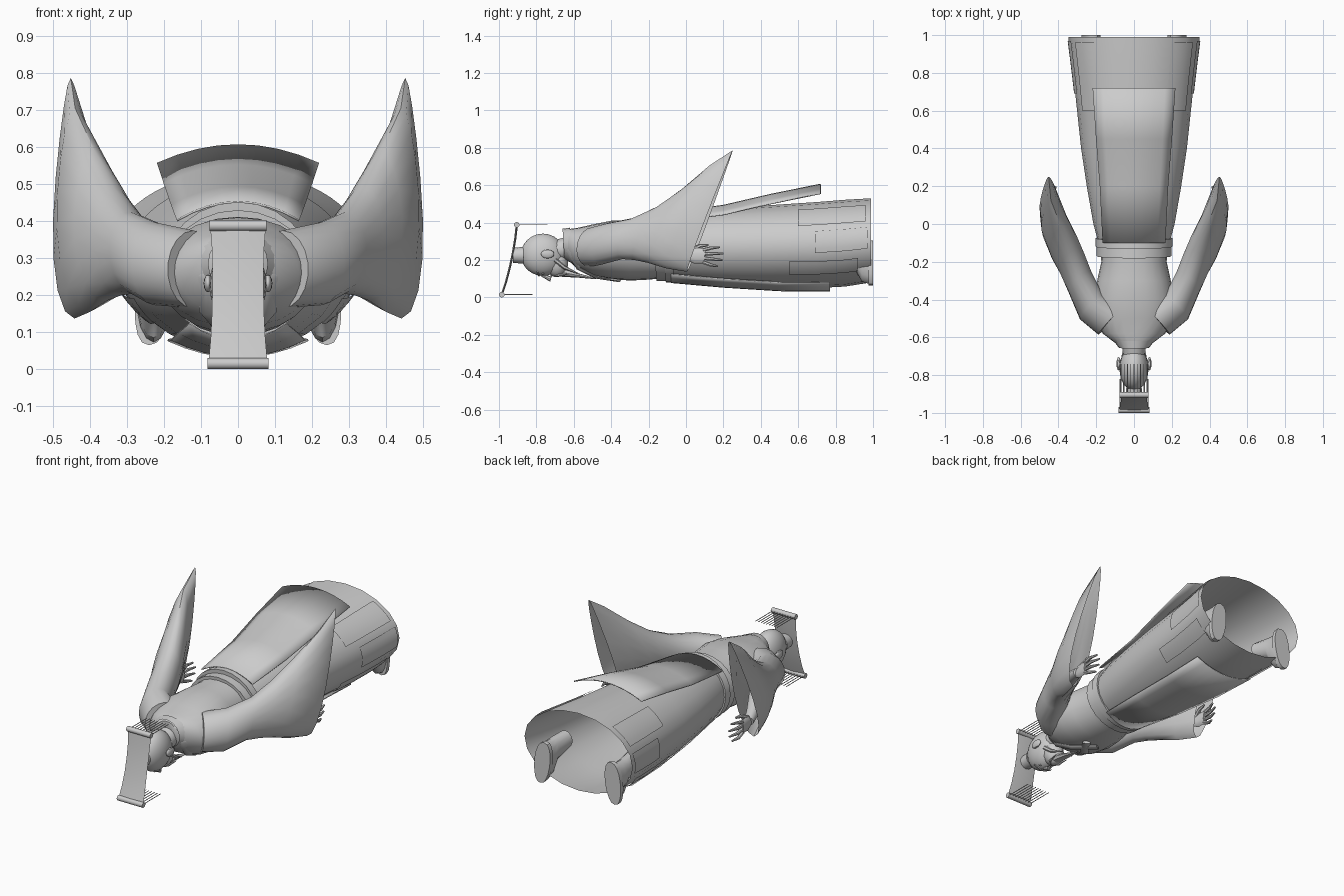
import bpy, math
from mathutils import Vector as V

if "Cube" in bpy.data.objects:
    bpy.data.objects.remove(bpy.data.objects["Cube"])


def add_mesh(name, verts, faces, smooth=40):
    me = bpy.data.meshes.new(name)
    me.from_pydata([tuple(v) for v in verts], [], faces)
    me.update()
    ob = bpy.data.objects.new(name, me)
    bpy.context.collection.objects.link(ob)
    bpy.ops.object.select_all(action='DESELECT')
    ob.select_set(True)
    bpy.context.view_layer.objects.active = ob
    bpy.ops.object.shade_smooth_by_angle(angle=math.radians(smooth))
    return ob


def loft(name, rings, n=16, taper=None, p=1.0, caps=(True, True), smooth=40):
    """Skin rings given as (centre, half height vector, half width vector)."""
    verts, faces = [], []
    for i, (c, u, v) in enumerate(rings):
        k = taper[i] if taper else 0
        for j in range(n):
            t = 2 * math.pi * j / n
            s = math.copysign(abs(math.sin(t)) ** p, math.sin(t))
            verts.append(V(c) + V(u) * math.cos(t) + V(v) * s * (1 - k * math.cos(t)))
    for i in range(len(rings) - 1):
        for j in range(n):
            a, b = i * n + j, i * n + (j + 1) % n
            faces.append((a, b, b + n, a + n))
    if caps[0]:
        faces.append(tuple(reversed(range(n))))
    if caps[1]:
        faces.append(tuple(range((len(rings) - 1) * n, len(rings) * n)))
    return add_mesh(name, verts, faces, smooth)


def body_rings(table):
    """Upright body sections: y, half width, front z, back z."""
    return [((0, y, (a + b) / 2), (0, 0, (b - a) / 2), (w, 0, 0)) for y, w, a, b in table]


def rod(name, pts, radii, n=8):
    """Round tapering bar through points."""
    pts = [V(q) for q in pts]
    rings = []
    for i, q in enumerate(pts):
        d = (pts[min(i + 1, len(pts) - 1)] - pts[max(i - 1, 0)]).normalized()
        ref = V((0, 0, 1)) if abs(d.z) < 0.9 else V((0, 1, 0))
        side = d.cross(ref).normalized()
        rings.append((q, side.cross(d) * radii[i], side * radii[i]))
    return loft(name, rings, n)


def ball(name, c, r, seg=24):
    bpy.ops.mesh.primitive_uv_sphere_add(segments=seg, ring_count=seg // 2, location=c)
    ob = bpy.context.object
    ob.name = name
    ob.scale = r
    bpy.ops.object.shade_smooth_by_angle()
    return ob


# robe skirt: open tube
SKIRT = [(-.13, .18, .10, .43), (0, .215, .085, .455), (.2, .25, .065, .475),
         (.4, .28, .055, .49), (.7, .312, .05, .51), (.85, .33, .058, .522), (.99, .348, .08, .53)]
loft("skirt", body_rings(SKIRT), 20, caps=(False, False))


def skirt_point(y, t, off=0.0):
    for (y0, *a), (y1, *b) in zip(SKIRT, SKIRT[1:]):
        if y <= y1:
            break
    f = (y - y0) / (y1 - y0)
    w, lo, hi = [m + (q - m) * f for m, q in zip(a, b)]
    return V(((w + off) * math.sin(t), y, (lo + hi) / 2 + ((hi - lo) / 2 + off) * math.cos(t)))


def patch(name, y0, y1, t0, t1, off=.006):
    """Cloth piece lying on the skirt."""
    m = 5
    verts = [skirt_point(y0 + (y1 - y0) * i / m, t0 + (t1 - t0) * j / m, off)
             for i in range(m + 1) for j in range(m + 1)]
    faces = [(k, k + 1, k + m + 2, k + m + 1) for i in range(m) for k in range(i * (m + 1), i * (m + 1) + m)]
    return add_mesh(name, verts, faces)


def apron(name, stations, sag):
    """Hanging panel: stations of y, half width, middle z; edges bend by sag."""
    m = 8
    verts, faces = [], []
    for y, w, z in stations:
        for j in range(m + 1):
            q = 2 * j / m - 1
            verts.append((w * q, y, z + sag * q * q))
    for i in range(len(stations) - 1):
        for k in range(i * (m + 1), i * (m + 1) + m):
            faces.append((k, k + 1, k + m + 2, k + m + 1))
    ob = add_mesh(name, verts, faces)
    mod = ob.modifiers.new("thickness", 'SOLIDIFY')
    mod.thickness = .006
    mod.offset = 0
    return ob


apron("back_panel", [(-.1, .165, .452), (.2, .18, .492), (.45, .2, .55), (.72, .218, .605)], -.05)
apron("front_panel", [(-.08, .13, .08), (.2, .16, .055), (.5, .18, .036), (.77, .19, .034)], .045)
for s in (1, -1):
    patch("side_cloth", .69, .97, s * 1.25, s * 1.75)
    patch("rear_cloth", .60, .96, s * .6, s * 1.1)
    patch("fore_cloth", .55, .92, s * 1.95, s * 2.3)

# torso
loft("torso", body_rings([(-.655, .06, .24, .355), (-.63, .10, .20, .365), (-.58, .165, .15, .372),
                          (-.5, .205, .115, .39), (-.4, .212, .098, .41), (-.3, .195, .09, .412),
                          (-.2, .173, .095, .41), (-.1, .18, .105, .42)]), 24, p=.9)
# belt, leaning slightly with the waist
for y0, y1, w, lo, hi in ((-.17, -.12, .198, .087, .43), (-.12, -.075, .203, .08, .452)):
    loft("belt", [((0, y, (lo + hi) / 2), (0, -.012, (hi - lo) / 2), (w, 0, 0)) for y in (y0, y1)], 24)
# neck and collar
rod("neck", [(0, -.7, .25), (0, -.6, .27)], [.055, .062], 14)
loft("collar", [((0, -.655, .285), (0, -.005, .082), (.08, 0, 0)),
                ((0, -.61, .275), (0, -.01, .098), (.115, 0, 0))], 20, caps=(False, False))
for s in (1, -1):
    path = [(.088 * s, -.635, .25), (.085 * s, -.575, .155), (.045 * s, -.48, .108), (-.04 * s, -.36, .09)]
    loft("lapel", [(q, (0, 0, .008), (.02, .012 * s, 0)) for q in path], 8)

# head
ball("head", (0, -.765, .228), (.077, .118, .113))
ball("jaw", (0, -.69, .18), (.056, .06, .072), 16)
rod("nose", [(0, -.775, .122), (0, -.725, .098), (0, -.715, .125)], [.008, .015, .01])
loft("beard", [((0, -.665, .135), (0, 0, .025), (.03, 0, 0)), ((0, -.58, .118), (0, 0, .012), (.022, 0, 0)),
               ((0, -.48, .1), (0, 0, .003), (.004, 0, 0))], 8)
for s in (1, -1):
    ball("ear", (.081 * s, -.74, .232), (.012, .036, .024), 12)
    rod("moustache", [(.006 * s, -.705, .115), (.03 * s, -.685, .118), (.04 * s, -.625, .125)], [.006, .007, .002], 6)
    rod("side_beard", [(.055 * s, -.7, .2), (.05 * s, -.65, .16), (.035 * s, -.57, .125)], [.012, .01, .002], 6)
    ball("eye", (.03 * s, -.765, .128), (.013, .007, .008), 8)
    rod("brow", [(.01 * s, -.785, .117), (.05 * s, -.795, .137)], [.006, .004], 6)

# hat: topknot, curved board, end rolls and bead strings
rod("topknot", [(0, -.87, .225), (0, -.925, .225)], [.045, .04], 14)
loft("hat_board", [((0, y, z), (0, .006, 0), (w, 0, 0)) for y, z, w in
                   ((-.985, .015, .08), (-.963, .08, .074), (-.942, .16, .07), (-.925, .24, .069),
                    (-.912, .32, .07), (-.905, .385, .075))], 4, smooth=50).data.update()
for y, z, w in ((-.985, .015, .082), (-.905, .388, .077)):
    rod("hat_roll", [(-w, y, z), (w, y, z)], [.015, .015], 12)
    for i in range(9):
        x = w * .9 * (i / 4 - 1)
        rod("bead_string", [(x, y, z), (x, y + .165, z)], [.0022, .0022], 5)

# sleeves, hands and shoes, mirrored
SLEEVE = [((.12, -.51, .27), (0, .01, .105), (.07, -.075, 0), 0),
          ((.225, -.44, .285), (0, .02, .112), (.062, -.062, 0), 0),
          ((.285, -.31, .315), (.005, .03, .11), (.062, -.05, 0), 0),
          ((.325, -.21, .345), (.01, .065, .145), (.068, -.038, 0), .1),
          ((.37, -.11, .385), (.015, .095, .20), (.074, -.03, 0), .2),
          ((.42, .01, .43), (.02, .115, .275), (.07, -.02, 0), .35),
          ((.447, .128, .462), (.005, .122, .325), (.05, -.008, 0), .5)]
for s in (1, -1):
    def m(q):
        return (q[0] * s, q[1], q[2])
    loft("sleeve", [(m(c), m(u), m(v)) for c, u, v, k in SLEEVE], 18, [r[3] for r in SLEEVE], caps=(True, False))
    rod("forearm", [m(q) for q in ((.33, -.2, .3), (.39, -.06, .245), (.42, .02, .225))], [.05, .035, .026], 10)
    loft("palm", [(m(c), (0, .005, h), (.014 * s, 0, 0)) for c, h in
                  (((.418, .01, .225), .025), ((.425, .05, .222), .042), ((.428, .1, .222), .04))], 10)
    for i, length in enumerate((.09, .11, .105, .08)):
        z = .252 - .021 * i
        rod("finger", [m((.428, .09, z)), m((.43, .09 + length * .5, z + .012 - .009 * i)),
                       m((.415, .09 + length, z + .016 - .013 * i))], [.0105, .0095, .005], 7)
    rod("thumb", [m((.42, .03, .25)), m((.41, .075, .275)), m((.405, .12, .28))], [.013, .011, .006], 7)

    x = .228
    loft("shoe_sole", [((x * s, y, .185), (.012 * s * -1, 0, .12), (.05 * s, 0, 0)) for y in (.975, 1.0)],
         18, [-.05, -.05], p=.8)
    loft("shoe_upper", [((x * s, .975, .185), (0, 0, .112), (.046 * s, 0, 0)),
                        ((x * s, .94, .19), (0, 0, .105), (.044 * s, 0, 0)),
                        ((x * s, .9, .225), (0, 0, .07), (.042 * s, 0, 0)),
                        ((x * .95 * s, .8, .25), (0, 0, .05), (.045 * s, 0, 0))], 14)
